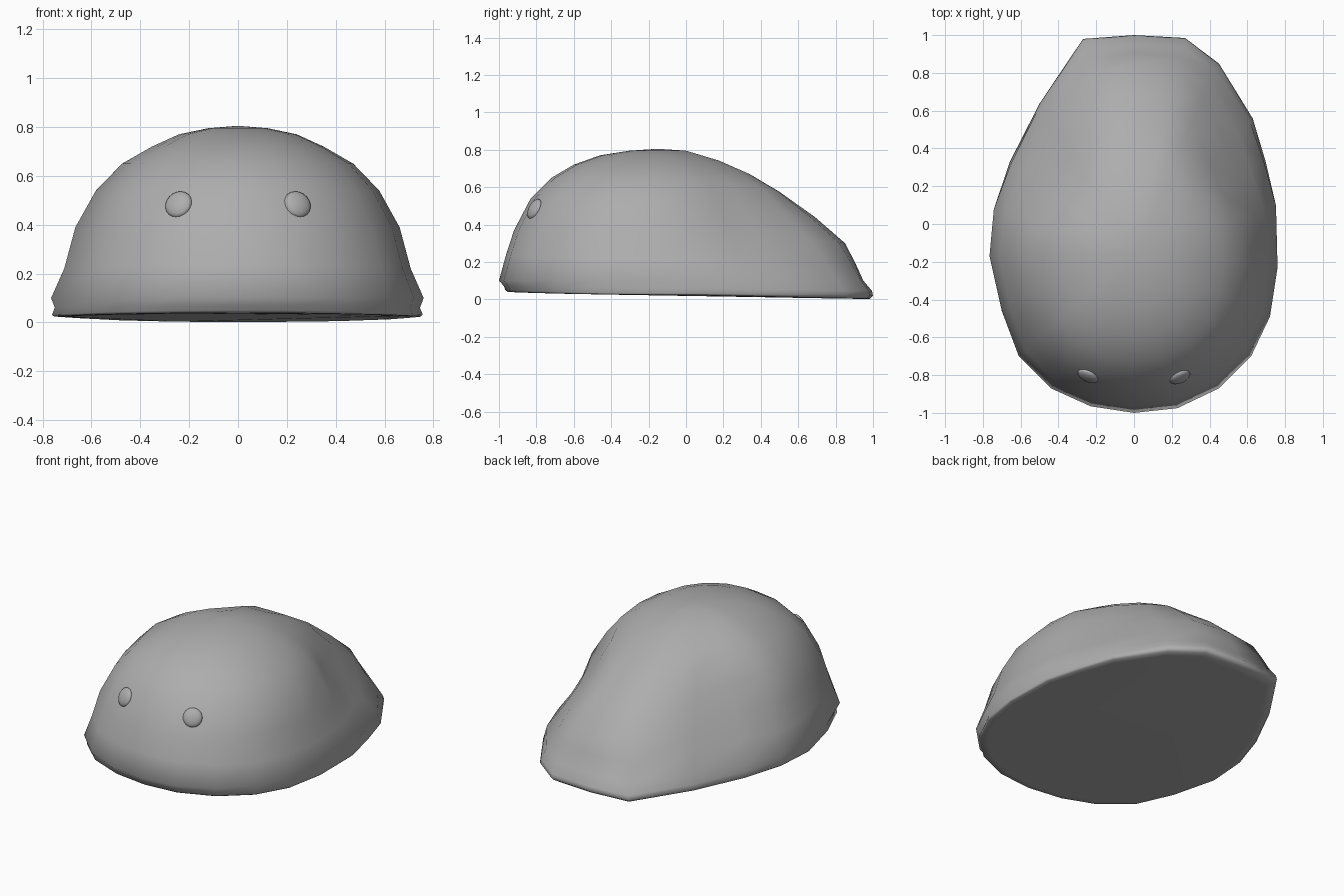
import bpy
import bmesh
import math
from mathutils import Vector
from mathutils.bvhtree import BVHTree

default_cube = bpy.data.objects.get("Cube")
if default_cube:
    bpy.data.objects.remove(default_cube, do_unlink=True)

grey = bpy.data.materials.new("plain_grey")
grey.use_nodes = True
colour = (0.42, 0.42, 0.42, 1)
grey.diffuse_color = colour
grey.node_tree.nodes["Principled BSDF"].inputs["Base Color"].default_value = colour


def finish(name, bm, angle):
    """Turn a bmesh into a smooth shaded object."""
    bmesh.ops.recalc_face_normals(bm, faces=bm.faces)
    mesh = bpy.data.meshes.new(name)
    bm.to_mesh(mesh)
    bm.free()
    obj = bpy.data.objects.new(name, mesh)
    bpy.context.collection.objects.link(obj)
    mesh.materials.append(grey)
    bpy.ops.object.select_all(action="DESELECT")
    obj.select_set(True)
    bpy.context.view_layer.objects.active = obj
    bpy.ops.object.shade_smooth_by_angle(angle=math.radians(angle))
    return obj


# Plan outline of the rim, counter-clockwise from the nose
outline = [
    (0, -1), (.23, -.975), (.45, -.87), (.62, -.7), (.72, -.49),
    (.76, -.23), (.755, .1), (.7, .33), (.63, .56), (.45, .85), (.27, .985),
    (0, 1), (-.27, .98), (-.5, .64), (-.66, .33), (-.745, .08),
    (-.765, -.17), (-.7, -.46), (-.61, -.7), (-.44, -.87), (-.23, -.965),
]

# Rings from base to crown: (scale, height) toward the front, side and back,
# then how far the rear flanks are pinched in
rings = [
    ((.9, .038), (.93, .024), (.93, .002), 0),
    ((.945, .04), (.985, .025), (.985, .003), 0),
    ((.96, .05), (.995, .032), (1, .02), 0),
    ((.968, .07), (.98, .06), (.995, .045), 0),
    ((1, .1), (1, .1), (.955, .1), 0),
    ((.955, .24), (.93, .22), (.915, .2), .05),
    ((.905, .37), (.87, .39), (.87, .3), .11),
    ((.8, .54), (.76, .54), (.73, .44), .13),
    ((.67, .65), (.62, .65), (.565, .575), .04),
    ((.53, .72), (.46, .72), (.426, .67), .02),
    ((.365, .77), (.316, .77), (.287, .74), 0),
    ((.18, .795), (.16, .795), (.13, .795), 0),
]
crown = Vector((0, -.15, .805))


def ring_point(ring, x, y):
    """Blend the side profile into the front or back one by direction."""
    front, side, back, pinch = ring
    arm = Vector((x, y - crown.y))
    toward = arm.normalized().y
    blend = toward ** 2
    scale, height = Vector(side).lerp(Vector(front if toward < 0 else back), blend)
    if toward > 0:
        scale *= 1 - pinch * 4 * blend * (1 - blend)
    return (arm.x * scale, crown.y + arm.y * scale, height)


# Domed body
bm = bmesh.new()
loops = [[bm.verts.new(ring_point(r, x, y)) for x, y in outline] for r in rings]
count = len(outline)
bm.faces.new(loops[0])
for low, high in zip(loops, loops[1:]):
    for i in range(count):
        j = (i + 1) % count
        bm.faces.new((low[i], low[j], high[j], high[i]))
top = bm.verts.new(crown)
for i in range(count):
    bm.faces.new((loops[-1][i], loops[-1][(i + 1) % count], top))
bmesh.ops.recalc_face_normals(bm, faces=bm.faces)
surface = BVHTree.FromBMesh(bm)
finish("body", bm, 85)

# Flattened bead eyes resting on the front of the body
for name, side in (("left_eye", 1), ("right_eye", -1)):
    spot = surface.ray_cast(Vector((side * .243, -2, .483)), Vector((0, 1, 0)))[0]
    normal = Vector((side * .38, -.82, .42)).normalized()
    bm = bmesh.new()
    bmesh.ops.create_uvsphere(bm, u_segments=20, v_segments=12, radius=.058)
    bmesh.ops.scale(bm, vec=(1, 1, .42), verts=bm.verts)
    eye = finish(name, bm, 60)
    eye.location = spot
    eye.rotation_mode = "QUATERNION"
    eye.rotation_quaternion = normal.to_track_quat("Z", "Y")
